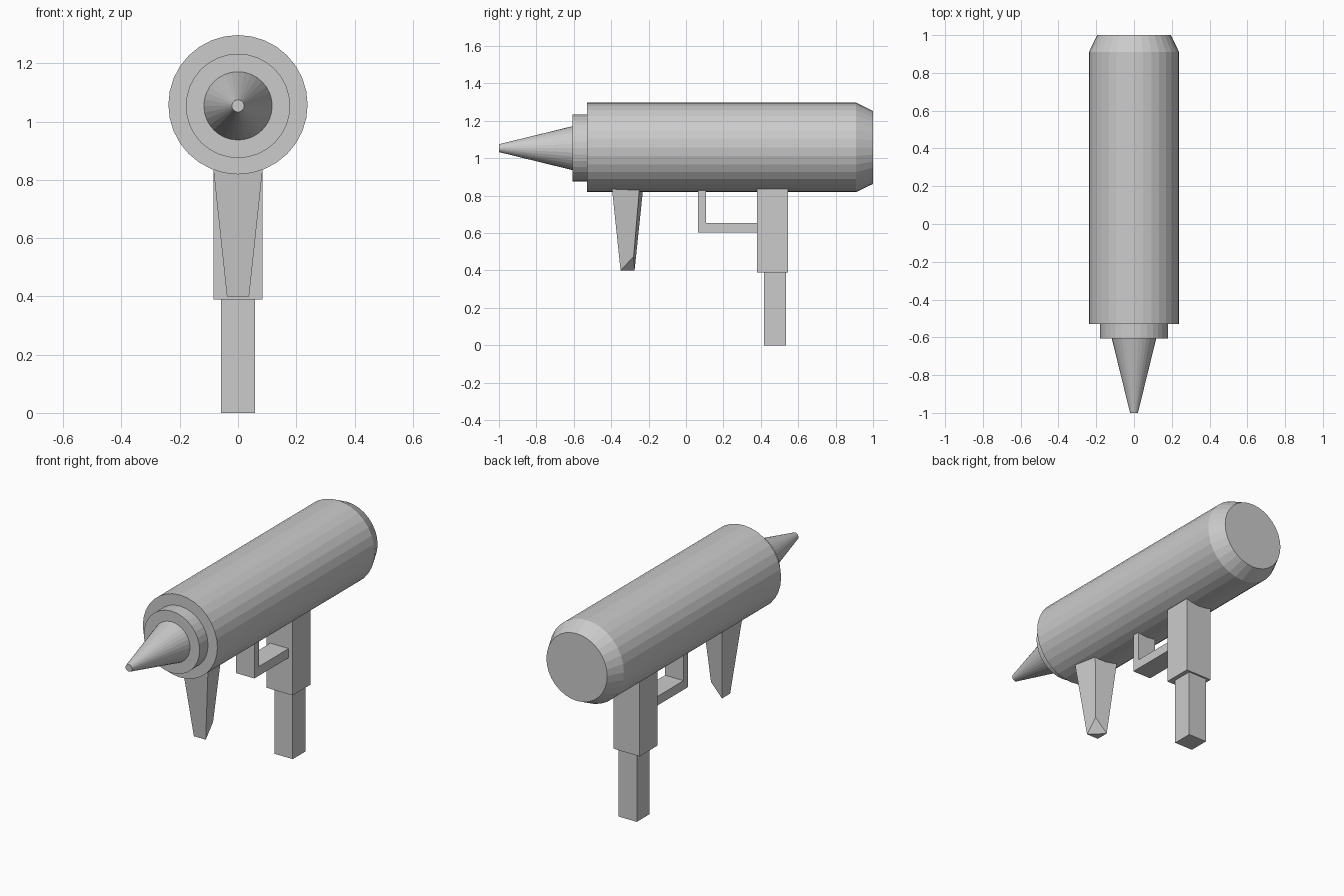
import bpy, bmesh, math

if "Cube" in bpy.data.objects:
    bpy.data.objects.remove(bpy.data.objects["Cube"])

SIDES = 32


def finish(name, bm):
    bmesh.ops.recalc_face_normals(bm, faces=bm.faces)
    mesh = bpy.data.meshes.new(name)
    bm.to_mesh(mesh)
    bm.free()
    obj = bpy.data.objects.new(name, mesh)
    bpy.context.collection.objects.link(obj)
    return obj


def lathe(name, profile, z):
    """Closed solid turned about the y direction from (y, radius) pairs."""
    bm = bmesh.new()
    rings = []
    for y, r in profile:
        angles = [2 * math.pi * i / SIDES for i in range(SIDES)]
        rings.append([bm.verts.new((r * math.sin(a), y, z + r * math.cos(a))) for a in angles])
    for a, b in zip(rings, rings[1:]):
        for i in range(SIDES):
            j = (i + 1) % SIDES
            bm.faces.new((a[i], a[j], b[j], b[i]))
    bm.faces.new(rings[0])
    bm.faces.new(rings[-1])
    return finish(name, bm)


def loft(name, bottom, top):
    """Four-sided solid between two corner loops."""
    bm = bmesh.new()
    lo = [bm.verts.new(p) for p in bottom]
    hi = [bm.verts.new(p) for p in top]
    for i in range(4):
        j = (i + 1) % 4
        bm.faces.new((lo[i], lo[j], hi[j], hi[i]))
    # bottom is split because one corner is lifted
    bm.faces.new((lo[0], lo[1], lo[3]))
    bm.faces.new((lo[1], lo[2], lo[3]))
    bm.faces.new(hi)
    return finish(name, bm)


def extrude_side(name, outline, half_width):
    """Side outline of (y, z) points extruded evenly across x."""
    bm = bmesh.new()
    face = bm.faces.new([bm.verts.new((-half_width, y, z)) for y, z in outline])
    ext = bmesh.ops.extrude_face_region(bm, geom=[face])
    moved = [g for g in ext["geom"] if isinstance(g, bmesh.types.BMVert)]
    bmesh.ops.translate(bm, verts=moved, vec=(2 * half_width, 0, 0))
    return finish(name, bm)


def block(name, half_width, y0, y1, z0, z1):
    return extrude_side(name, [(y0, z0), (y1, z0), (y1, z1), (y0, z1)], half_width)


# Barrel body with tapered rear, collar and pointed nozzle
lathe("body", [(-0.53, 0.239), (0.91, 0.239), (1.0, 0.195)], 1.058)
lathe("collar", [(-0.607, 0.179), (-0.52, 0.179)], 1.054)
lathe("nozzle", [(-1.0, 0.021), (-0.60, 0.119)], 1.054)

# Tapered fore grip with one chipped lower corner
loft("fore_grip",
     [(-0.038, -0.35, 0.40), (0.038, -0.35, 0.40), (0.036, -0.28, 0.475), (-0.038, -0.275, 0.40)],
     [(-0.086, -0.397, 0.85), (0.086, -0.397, 0.85), (0.066, -0.248, 0.85), (-0.073, -0.228, 0.85)])

# Rear handle in two steps
block("handle", 0.084, 0.38, 0.545, 0.39, 0.845)
block("handle_base", 0.059, 0.417, 0.535, 0.0, 0.395)

# L-shaped trigger guard
extrude_side("trigger_guard",
             [(0.065, 0.602), (0.385, 0.602), (0.385, 0.655),
              (0.107, 0.655), (0.107, 0.835), (0.065, 0.835)], 0.059)
